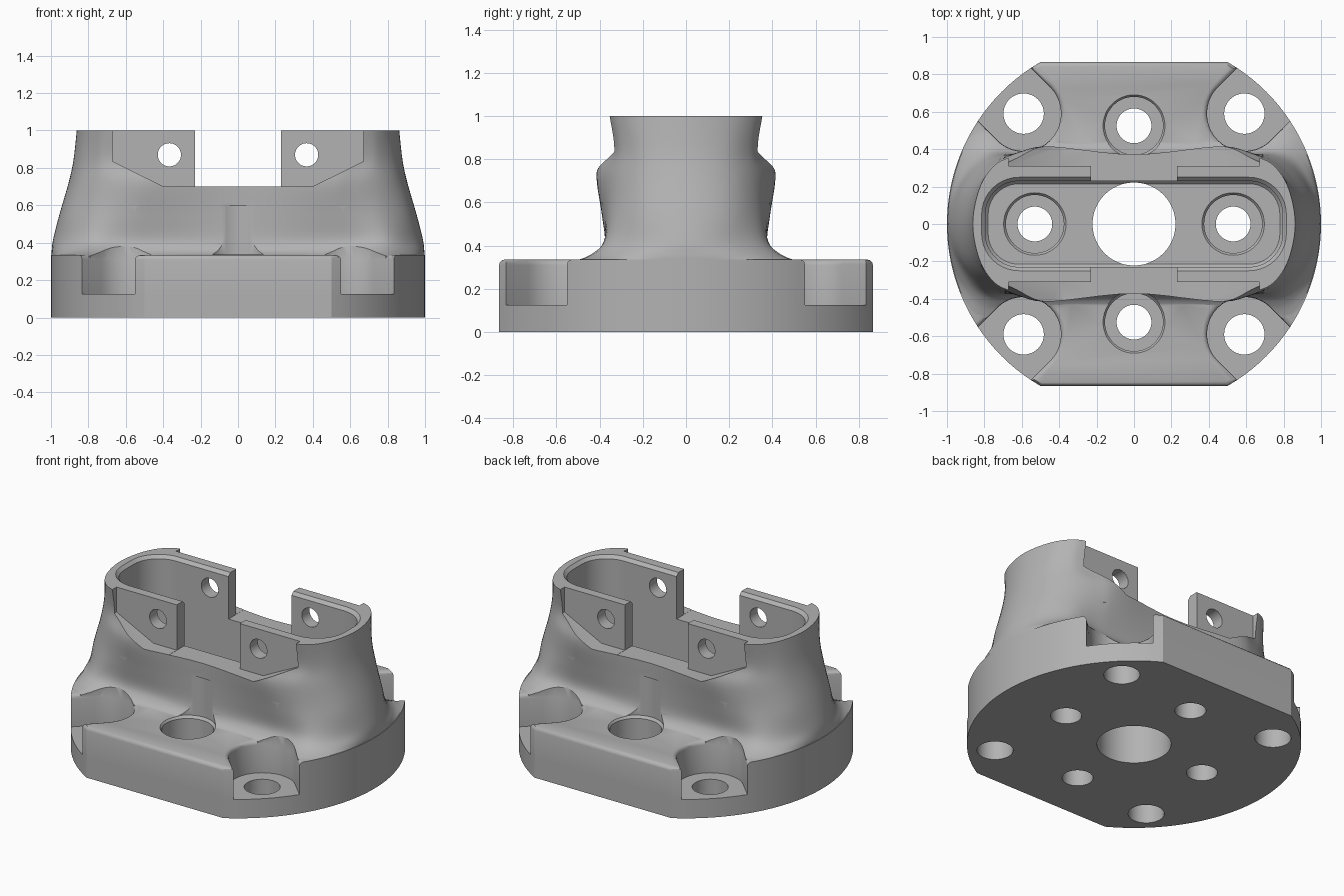
import bpy, bmesh
from math import sin, cos, radians, asin, degrees
from mathutils import Vector

cube = bpy.data.objects.get("Cube")
if cube:
    bpy.data.objects.remove(cube, do_unlink=True)

grey = bpy.data.materials.new("plain grey")
grey.use_nodes = True
grey.diffuse_color = (0.45, 0.45, 0.45, 1)
grey.node_tree.nodes["Principled BSDF"].inputs["Base Color"].default_value = grey.diffuse_color

TOP, SEAT = 0.335, 0.125        # flange top, bolt seat height
BOLT, SLOT = 0.59, 0.2          # corner bolt offset, slot radius


def finish(name, bm):
    bmesh.ops.recalc_face_normals(bm, faces=bm.faces)
    mesh = bpy.data.meshes.new(name)
    bm.to_mesh(mesh)
    bm.free()
    mesh.materials.append(grey)
    ob = bpy.data.objects.new(name, mesh)
    bpy.context.collection.objects.link(ob)
    return ob


def skin(bm, rings):
    """Walls through equal-length rings; returns the vertex rows."""
    rows = [[bm.verts.new(p) for p in ring] for ring in rings]
    n = len(rows[0])
    for a, b in zip(rows, rows[1:]):
        for i in range(n):
            bm.faces.new((a[i], a[(i + 1) % n], b[(i + 1) % n], b[i]))
    return rows


def loft(name, rings):
    bm = bmesh.new()
    rows = skin(bm, rings)
    bm.faces.new(rows[0][::-1])
    bm.faces.new(rows[-1])
    return finish(name, bm)


def at(outline, z):
    return [(p[0], p[1], z) for p in outline]


def combine(ob, others, operation):
    """Apply booleans one by one and remove the operands."""
    for other in others:
        mod = ob.modifiers.new("bool", 'BOOLEAN')
        mod.operation, mod.solver, mod.object = operation, 'EXACT', other
        bpy.context.view_layer.update()
        deps = bpy.context.evaluated_depsgraph_get()
        mesh = bpy.data.meshes.new_from_object(ob.evaluated_get(deps))
        ob.modifiers.clear()
        ob.data = mesh
        bpy.data.objects.remove(other, do_unlink=True)


def mirror4(quad):
    """Full closed outline from its +x +y quarter."""
    ring = []
    for sx, sy, step in ((1, 1, 1), (-1, 1, -1), (-1, -1, 1), (1, -1, -1)):
        for p in quad[::step]:
            q = Vector(p)
            q.x *= sx
            q.y *= sy
            if not ring or (q - ring[-1]).length > 1e-5:
                ring.append(q)
    if (ring[0] - ring[-1]).length < 1e-5:
        ring.pop()
    return ring


def catmull(a, b, c, d, t):
    return 0.5 * (2 * b + (c - a) * t + (2 * a - 5 * b + 4 * c - d) * t * t
                  + (3 * b - a - 3 * c + d) * t ** 3)


def arc(cx, cy, r, a0, a1, n):
    return [(cx + r * cos(radians(a0 + (a1 - a0) * i / n)),
             cy + r * sin(radians(a0 + (a1 - a0) * i / n))) for i in range(n + 1)]


def bore(name, x, y, steps):
    """Stepped round cutter from (height, radius) pairs."""
    return loft(name, [at(arc(x, y, r, 0, 352.5, 47), z) for z, r in steps])


# Flange: slab with flats below, slotted block above, bolt seats between
half = degrees(asin(SLOT))
rim = arc(0, 0, 1, 0, 45 - half, 14)
gap = arc(0, 0, 1, 45 - half, 45 + half, 8)
tip = arc(0, 0, 1, 45 + half, 60, 1)
slot_edge = arc(BOLT, BOLT, SLOT, -45, -225, 20)
full, slotted = mirror4(rim + gap + tip), mirror4(rim + slot_edge + tip)
bm = bmesh.new()
bm.faces.new(skin(bm, [at(full, 0), at(full, SEAT)])[0])
bm.faces.new(skin(bm, [at(slotted, SEAT), at(slotted, TOP)])[1])
for sx in (-1, 1):
    for sy in (-1, 1):
        bm.faces.new([bm.verts.new((x * sx, y * sy, SEAT)) for x, y in gap + slot_edge[::-1]])
bmesh.ops.remove_doubles(bm, verts=bm.verts, dist=1e-5)
bmesh.ops.recalc_face_normals(bm, faces=bm.faces)

# Round the flange's upper edges except under the flared ends
soft = [e for e in bm.edges if all(v.co.z > TOP - 0.01 for v in e.verts)
        and not all(v.co.x ** 2 > 0.68 and v.co.xy.length > 0.98 for v in e.verts)]
bmesh.ops.bevel(bm, geom=soft, offset=0.025, segments=3, profile=0.5, affect='EDGES')
mount = finish("clamp_mount", bm)

# Body: quarter sections by height, smoothed both ways
sections = {
    0.33: [(.998, 0), (.966, .25), (.86, .5), (.61, .45), (.4, .44), (0, .44)],
    0.36: [(.996, 0), (.955, .24), (.81, .43), (.6, .405), (.4, .4), (0, .395)],
    0.42: [(.988, 0), (.94, .2), (.8, .365), (.6, .375), (.4, .375), (0, .374)],
    0.55: [(.955, 0), (.91, .2), (.775, .335), (.6, .382), (.42, .39), (0, .37)],
    0.72: [(.906, 0), (.87, .18), (.77, .305), (.61, .385), (.44, .415), (0, .372)],
    0.84: [(.88, 0), (.846, .18), (.76, .29), (.66, .335), (.43, .4), (0, .37)],
    1.0: [(.862, 0), (.83, .18), (.76, .3), (.66, .357), (.43, .4), (0, .37)],
}
levels = [mirror4(at(quad, z)) for z, quad in sections.items()]
rows = []
for k in range(len(levels) - 1):
    around = [levels[max(k - 1, 0)], levels[k], levels[k + 1], levels[min(k + 2, len(levels) - 1)]]
    for s in range(5):
        rows.append([catmull(*p, s / 5) for p in zip(*around)])
rows.append(levels[-1])
rings = []
for row in rows:
    n = len(row)
    ring = [catmull(row[i - 1], row[i], row[(i + 1) % n], row[(i + 2) % n], s / 5)
            for i in range(n) for s in range(5)]
    for p in ring:                      # stay within the round flange
        p.xy *= min(1, 0.997 / p.xy.length)
    rings.append(ring)
body = loft("body", [at(rings[0], 0.25)] + rings)

# Keep the bolt slots clear of the body
slots = []
for sx in (-1, 1):
    for sy in (-1, 1):
        shape = arc(BOLT, BOLT, SLOT + 0.002, -45, -225, 20)
        shape += [(x + 0.4, y + 0.4) for x, y in (shape[-1], shape[0])]
        shape = [(x * sx, y * sy) for x, y in shape]
        slots.append(loft("slot_cutter", [at(shape, 0.1), at(shape, 0.6)]))
combine(body, slots, 'DIFFERENCE')
combine(mount, [body], 'UNION')


# Pocket inside the body, chamfered at its mouth
def pocket_ring(z, grow):
    return at(mirror4(arc(0.615, 0.05, 0.18 + grow, 0, 90, 10)), z)


cutters = [loft("pocket_cutter", [pocket_ring(z, grow) for z, grow in (
    (TOP + 0.002, -.015), (TOP + 0.017, 0), (0.98, 0), (1.0, 0.02), (1.1, 0.02))])]

# Gap between the lugs, and flat outer lug faces
gap_box = [(-.23, -1), (.23, -1), (.23, 1), (-.23, 1)]
cutters.append(loft("gap_cutter", [at(gap_box, 0.7), at(gap_box, 1.2)]))
notch = [(-.67, 1.1), (-.67, .835), (-.4, .701), (.4, .701), (.67, .835), (.67, 1.1)]
for s in (-1, 1):
    cutters.append(loft("lug_face_cutter", [[(x, y * s, z) for x, z in notch]
                                            for y in (0.31, 0.8)]))
    # Cross holes through the lugs
    cutters.append(loft("cross_hole_cutter", [
        [(x, y, z) for x, z in arc(0.367 * s, 0.87, 0.062, 0, 350, 35)] for y in (-0.6, 0.6)]))

# Counterbored bolt holes, corner holes and the central bore
stepped = [(-.1, .093), (SEAT, .093), (SEAT, .155), (TOP - .013, .155), (TOP + .003, .168), (.6, .168)]
for s in (-1, 1):
    cutters.append(bore("side_bolt_cutter", 0.53 * s, 0, stepped))
    cutters.append(bore("front_bolt_cutter", 0, 0.525 * s, stepped))
    for t in (-1, 1):
        cutters.append(bore("corner_bolt_cutter", BOLT * s, BOLT * t, [(-.1, .108), (.3, .108)]))
cutters.append(bore("central_bore_cutter", 0, 0, [(-.1, .222), (.6, .222)]))
combine(mount, cutters, 'DIFFERENCE')

# Smooth shading with sharp edges kept
bpy.ops.object.select_all(action='DESELECT')
mount.select_set(True)
bpy.context.view_layer.objects.active = mount
bpy.ops.object.shade_smooth_by_angle(angle=radians(30))
